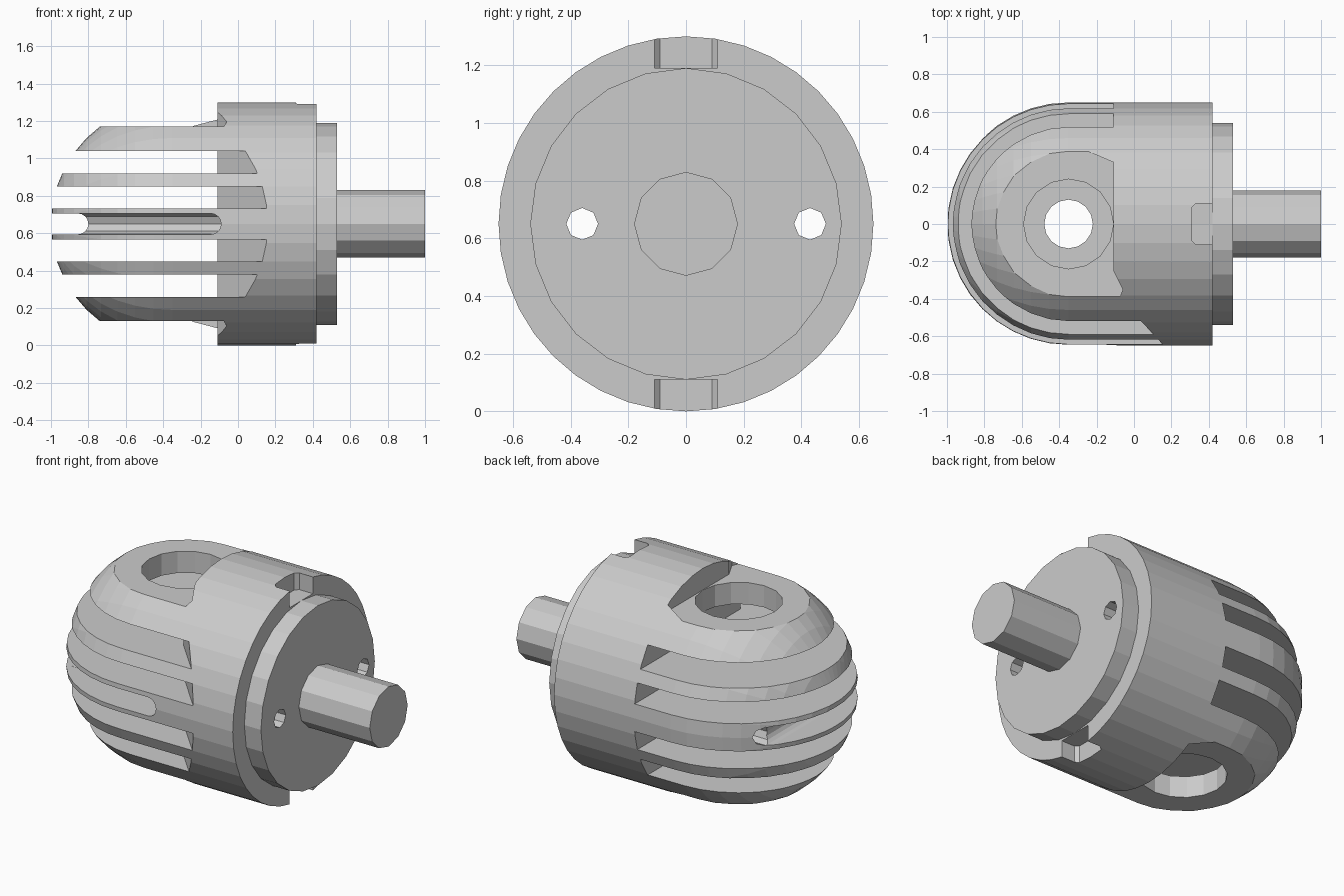
import bpy, bmesh, math
from mathutils import Vector

if "Cube" in bpy.data.objects:
    bpy.data.objects.remove(bpy.data.objects["Cube"])

R, ZC, XD = 0.65, 0.65, -0.35   # body radius, axis height, dome centre


def finish(name, bm):
    bmesh.ops.recalc_face_normals(bm, faces=bm.faces)
    me = bpy.data.meshes.new(name)
    bm.to_mesh(me)
    bm.free()
    ob = bpy.data.objects.new(name, me)
    bpy.context.collection.objects.link(ob)
    return ob


def prism(name, pts, a, b, axis='z'):
    """Extrude a 2D outline: (x,y) along z, (x,z) along y, or (y,z) along x."""
    put = {'z': lambda p, t: (p[0], p[1], t),
           'y': lambda p, t: (p[0], t, p[1]),
           'x': lambda p, t: (t, p[0], p[1])}[axis]
    bm = bmesh.new()
    lo = [bm.verts.new(put(p, a)) for p in pts]
    hi = [bm.verts.new(put(p, b)) for p in pts]
    bm.faces.new(lo)
    bm.faces.new(hi)
    for i in range(len(pts)):
        j = (i + 1) % len(pts)
        bm.faces.new((lo[i], lo[j], hi[j], hi[i]))
    return finish(name, bm)


def circle(u, v, r, n):
    return [(u + r * math.sin(2 * math.pi * i / n), v + r * math.cos(2 * math.pi * i / n))
            for i in range(n)]


def round_end(x, r, n=8):
    """Slot outline open towards -x with a round end at x."""
    arc = [(x - r + r * math.cos(t), ZC + r * math.sin(t))
           for t in [math.pi * (i / n - 0.5) for i in range(n + 1)]]
    return [(-1.2, ZC - r)] + arc + [(-1.2, ZC + r)]


# Domed body: quarter-arc profile revolved about the x axis
bm = bmesh.new()
n, steps = 40, 10
tip = bm.verts.new((XD - R, 0, ZC))
rings = []
prof = [(XD - R * math.cos(a), R * math.sin(a))
        for a in [math.pi / 2 * k / steps for k in range(1, steps + 1)]] + [(0.42, R)]
for x, r in prof:
    rings.append([bm.verts.new((x, u, v)) for u, v in circle(0, ZC, r, n)])
for i in range(n):
    j = (i + 1) % n
    bm.faces.new((tip, rings[0][i], rings[0][j]))
    for a, b in zip(rings, rings[1:]):
        bm.faces.new((a[i], b[i], b[j], a[j]))
bm.faces.new(rings[-1])
body = finish("finned_housing", bm)

adds, cuts = [], []

# End flange and shaft
adds.append(prism("flange", circle(0, ZC, 0.54, 24), 0.38, 0.53, 'x'))
adds.append(prism("shaft", circle(0, ZC, 0.18, 12), 0.48, 1.0, 'x'))

# Cooling slots right through, flared at the front end
slot = [(-1.2, 1), (-0.11, 1), (-0.11, -0.36), (0.15, -0.64), (0.25, -0.75), (0.25, -1), (-1.2, -1)]
flat = [(-1.2, -0.8), (-0.08, -0.8), (-0.08, -0.40), (-0.06, -0.35), (-0.11, -0.25),
        (-0.11, 0.33), (-0.25, 0.39), (-0.25, 0.8), (-1.2, 0.8)]
notch = [(0.31, -0.09), (0.33, -0.11), (0.6, -0.11), (0.6, 0.11), (0.33, 0.11), (0.31, 0.09)]
for s in (1, -1):
    z = lambda h: ZC + s * h
    for a, b in ((0.083, 0.20), (0.27, 0.39)):
        cuts.append(prism("slot_cutter", slot, z(a), z(b)))
    # Flat land, wide bore in the outer plate, rim notch
    cuts.append(prism("flat_cutter", flat, z(0.52), z(0.8)))
    cuts.append(prism("bore_cutter", circle(XD, 0, 0.24, 16), z(0.35), z(0.7)))
    cuts.append(prism("notch_cutter", notch, z(0.54), z(0.8)))

# Centre bore, cable grooves and lengthwise cable holes
cuts.append(prism("centre_bore_cutter", circle(XD, 0, 0.13, 16), -0.2, 1.5))
cuts.append(prism("nose_groove_cutter", round_end(-0.80, 0.056), -1, 1, 'y'))
cuts.append(prism("side_groove_cutter", round_end(-0.09, 0.056), -1, -0.36, 'y'))
for y in (-0.36, 0.43):
    cuts.append(prism("cable_hole_cutter", circle(y, ZC, 0.055, 8), -1.2, 0.7, 'x'))

# Combine everything into one solid
bpy.context.view_layer.objects.active = body
for ob, op in [(o, 'UNION') for o in adds] + [(o, 'DIFFERENCE') for o in cuts]:
    m = body.modifiers.new(op, 'BOOLEAN')
    m.operation, m.solver, m.object = op, 'EXACT', ob
    bpy.ops.object.modifier_apply(modifier=m.name)
    bpy.data.objects.remove(ob)
